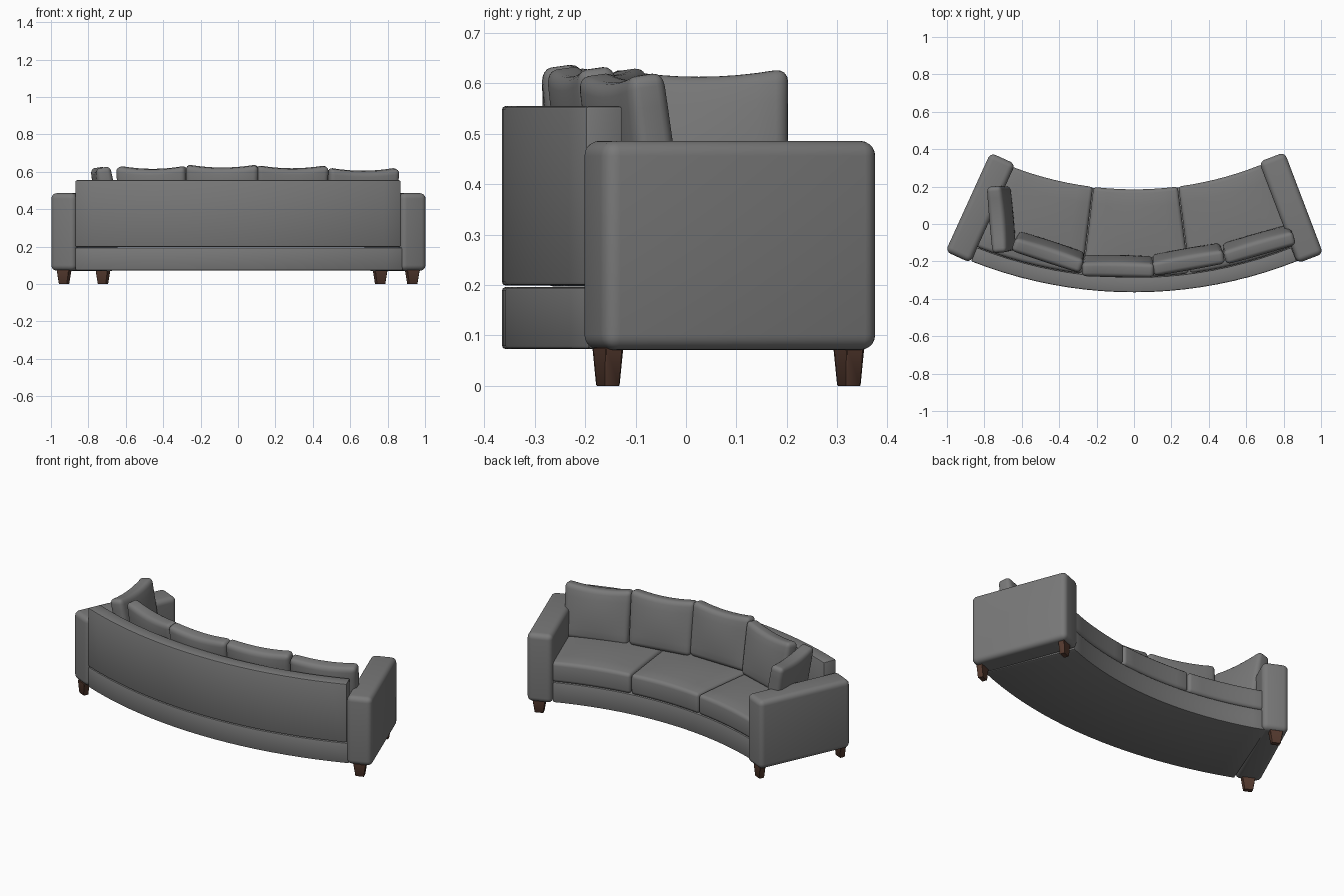
import bpy, bmesh, math
from mathutils import Vector

if "Cube" in bpy.data.objects:
    bpy.data.objects.remove(bpy.data.objects["Cube"])

CY = 2.0  # centre of the sofa's curve lies at (0, CY)


def material(name, rgb):
    m = bpy.data.materials.new(name)
    m.diffuse_color = (*rgb, 1)
    m.use_nodes = True
    m.node_tree.nodes["Principled BSDF"].inputs["Base Color"].default_value = m.diffuse_color
    return m


FABRIC = material("grey fabric", (0.19, 0.19, 0.19))
WOOD = material("dark brown wood", (0.09, 0.042, 0.028))


def soft_box(name, size, bevel, segs, mat, cuts=(0, 0, 0), shape=None):
    """Bevelled box, sliced along its axes and then reshaped point by point."""
    bm = bmesh.new()
    bmesh.ops.create_cube(bm, size=1)
    for v in bm.verts:
        v.co = Vector(c * s for c, s in zip(v.co, size))
    bmesh.ops.bevel(bm, geom=bm.edges[:], offset=bevel, segments=segs,
                    profile=0.5, affect='EDGES')
    for axis in range(3):
        n = cuts[axis]
        inner = size[axis] - 2 * bevel
        for i in range(1, n + 1):
            p = Vector((0, 0, 0))
            p[axis] = -inner / 2 + inner * i / (n + 1)
            no = Vector((0, 0, 0))
            no[axis] = 1
            bmesh.ops.bisect_plane(bm, geom=bm.verts[:] + bm.edges[:] + bm.faces[:],
                                   plane_co=p, plane_no=no)
    if shape:
        for v in bm.verts:
            v.co = shape(v.co.copy())
    bmesh.ops.recalc_face_normals(bm, faces=bm.faces[:])
    me = bpy.data.meshes.new(name)
    bm.to_mesh(me)
    bm.free()
    me.materials.append(mat)
    ob = bpy.data.objects.new(name, me)
    bpy.context.collection.objects.link(ob)
    bpy.ops.object.select_all(action='DESELECT')
    ob.select_set(True)
    bpy.context.view_layer.objects.active = ob
    bpy.ops.object.shade_smooth_by_angle(angle=math.radians(40))
    return ob


def arc_block(name, r0, r1, a0, a1, z0, z1, bevel, segs=3, crown=0.0):
    """Box bent round the curve centre, between two radii and two angles."""
    a0, a1 = math.radians(a0), math.radians(a1)
    rm, am = (r0 + r1) / 2, (a0 + a1) / 2
    size = (rm * (a1 - a0), r1 - r0, z1 - z0)

    def bend(p):
        u, v = 2 * p.x / size[0], 2 * p.y / size[1]
        z = (z0 + z1) / 2 + p.z
        if p.z > 0:
            z += crown * (1 - u * u) * (1 - v * v)
        a, r = am + p.x / rm, rm - p.y
        return Vector((r * math.sin(a), CY - r * math.cos(a), z))

    n = max(5, int((a1 - a0) / math.radians(2.2)))
    return soft_box(name, size, bevel, segs, FABRIC, (n, 5 if crown else 0, 0), bend)


def pillow(name, loc, yaw, tilt, size):
    """Cushion with a full middle, thinner edges and slightly peaked corners."""
    def puff(p):
        u, w = 2 * p.x / size[0], 2 * p.z / size[2]
        fat = 0.8 + 0.3 * (1 - u * u) * (1 - w * w)
        lift = 0.018 * u * u if w > 0 else 0
        return Vector((p.x * (1 + 0.02 * w), p.y * fat, p.z + lift * abs(w)))

    ob = soft_box(name, size, 0.026, 4, FABRIC, (7, 0, 6), puff)
    ob.location = loc
    ob.rotation_euler = (math.radians(tilt), 0, math.radians(yaw))


# curved base and backrest
arc_block("base", 1.82, 2.365, -21.6, 21.9, 0.073, 0.196, 0.007, 2)
arc_block("backrest", 2.285, 2.365, -21.6, 21.6, 0.199, 0.555, 0.007, 2)

# three seat cushions
for i, (a, b) in enumerate([(-21.8, -6.95), (-6.85, 7.4), (7.5, 22.1)]):
    arc_block(f"seat_cushion_{i + 1}", 1.815, 2.283, a, b, 0.197, 0.318, 0.02, 3, 0.014)

# four back cushions
for i, (x, y, z, yaw) in enumerate([(-0.455, -0.148, 0.465, -18), (-0.085, -0.225, 0.472, -1),
                                    (0.287, -0.188, 0.468, 10), (0.665, -0.108, 0.455, 16)]):
    pillow(f"back_cushion_{i + 1}", (x, y, z), yaw, 8, (0.38, 0.095, 0.30))

# loose cushion leaning on the left arm
pillow("side_cushion", (-0.708, 0.026, 0.462), -85, 10, (0.35, 0.1, 0.30))

# arms, each turned to close its end of the curve
for side, cx, yaw in (("left", -0.821, -24.5), ("right", 0.84, 20.8)):
    arm = soft_box(side + "_arm", (0.146, 0.58, 0.415), 0.03, 5, FABRIC)
    arm.location = (cx, 0.087, 0.2785)
    arm.rotation_euler.z = math.radians(yaw)

# tapered legs under both ends of each arm
def taper(p):
    k = 1.0 if p.z > 0 else 0.68
    return Vector((p.x * k, p.y * (k * 0.5 + 0.5), p.z))

for name, x, y, yaw in (("left_back_leg", -0.93, -0.155, -24.5), ("left_front_leg", -0.722, 0.323, -24.5),
                        ("right_back_leg", 0.932, -0.155, 20.8), ("right_front_leg", 0.76, 0.323, 20.8)):
    leg = soft_box(name, (0.072, 0.036, 0.076), 0.002, 1, WOOD, shape=taper)
    leg.location = (x, y, 0.038)
    leg.rotation_euler.z = math.radians(yaw)
